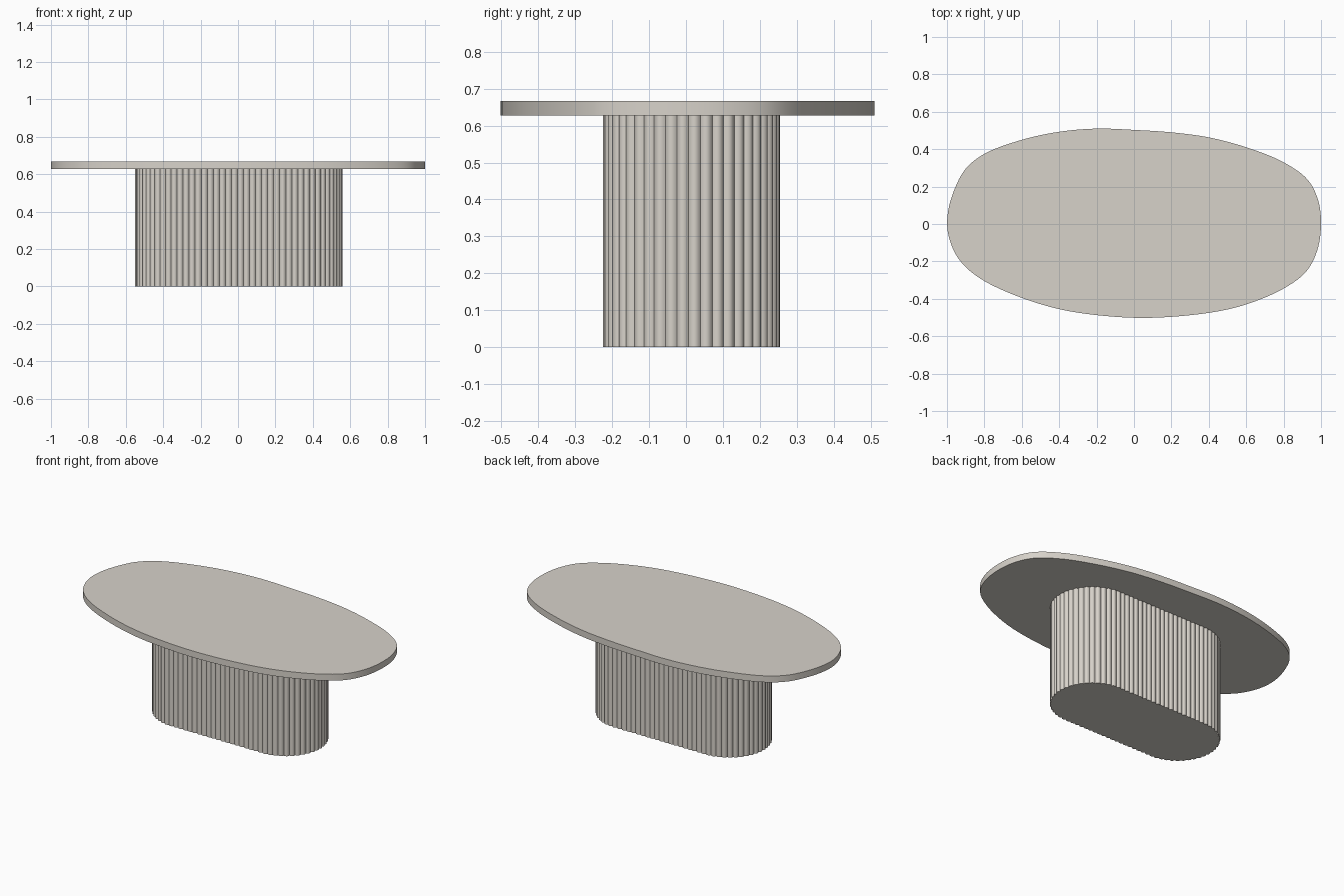
import bpy, bmesh, math
from mathutils import Vector

if "Cube" in bpy.data.objects:
    bpy.data.objects.remove(bpy.data.objects["Cube"])

stone = bpy.data.materials.new("warm_grey_stone")
stone.diffuse_color = (0.68, 0.645, 0.59, 1)
stone.use_nodes = True
stone.node_tree.nodes["Principled BSDF"].inputs["Base Color"].default_value = stone.diffuse_color


def prism(name, outline, z0, z1, sharp):
    """Closed outline extruded from z0 to z1, smooth around the side."""
    bm = bmesh.new()
    low = [bm.verts.new((x, y, z0)) for x, y in outline]
    high = [bm.verts.new((x, y, z1)) for x, y in outline]
    n = len(outline)
    bm.faces.new(low[::-1])
    bm.faces.new(high)
    for i in range(n):
        j = (i + 1) % n
        bm.faces.new((low[i], low[j], high[j], high[i]))
    me = bpy.data.meshes.new(name)
    bm.to_mesh(me)
    bm.free()
    me.materials.append(stone)
    ob = bpy.data.objects.new(name, me)
    bpy.context.collection.objects.link(ob)
    bpy.ops.object.select_all(action='DESELECT')
    ob.select_set(True)
    bpy.context.view_layer.objects.active = ob
    bpy.ops.object.shade_smooth_by_angle(angle=math.radians(sharp))
    return ob


def closed_spline(pts, steps):
    """Centripetal-style Catmull-Rom curve through a ring of points."""
    out, n = [], len(pts)
    for i in range(n):
        p = [Vector(pts[(i + k - 1) % n]) for k in range(4)]
        t = [0.0]
        for k in range(3):
            t.append(t[-1] + math.sqrt((p[k + 1] - p[k]).length))
        for s in range(steps):
            u = t[1] + (t[2] - t[1]) * s / steps
            mix = lambda a, b, ta, tb: a * ((tb - u) / (tb - ta)) + b * ((u - ta) / (tb - ta))
            a = [mix(p[k], p[k + 1], t[k], t[k + 1]) for k in range(3)]
            b = [mix(a[k], a[k + 1], t[k], t[k + 2]) for k in range(2)]
            out.append(mix(b[0], b[1], t[1], t[2])[:])
    return out


# Tabletop: irregular pebble outline, counter-clockwise
pebble = [(1, 0), (0.985, 0.125), (0.93, 0.235), (0.8, 0.33), (0.6, 0.41), (0.4, 0.463),
          (0.2, 0.49), (0, 0.503), (-0.2, 0.51), (-0.4, 0.493), (-0.6, 0.45), (-0.8, 0.375),
          (-0.9, 0.295), (-0.96, 0.185), (-0.995, 0.06), (-0.995, -0.045), (-0.957, -0.155),
          (-0.9, -0.23), (-0.8, -0.305), (-0.6, -0.395), (-0.4, -0.455), (-0.2, -0.487),
          (0.07, -0.502), (0.4, -0.475), (0.6, -0.43), (0.8, -0.345), (0.92, -0.255),
          (0.98, -0.14)]
prism("tabletop", closed_spline(pebble, 6), 0.627, 0.667, 40)

# Pedestal: stadium outline with convex reeds all the way round
REEDS, SEG, DEPTH = 84, 8, 0.009
CX, CY, R, HALF = 0.005, 0.015, 0.231, 0.315
LENGTH = 4 * HALF + 2 * math.pi * R


def stadium(s):
    """Point and outward normal at distance s along the stadium."""
    arc = math.pi * R
    side, s = divmod(s % LENGTH, LENGTH / 2)
    f = -1 if side else 1
    if s < arc:
        a = s / R - math.pi / 2
        n = Vector((math.cos(a), math.sin(a)))
        p = Vector((HALF, 0)) + n * R
    else:
        n = Vector((0, 1))
        p = Vector((HALF - (s - arc), R))
    return p * f, n * f


reeded = []
for i in range(REEDS * SEG):
    p, n = stadium(i * LENGTH / (REEDS * SEG))
    u = 2 * (i % SEG) / SEG - 1
    q = p + n * DEPTH * (1 - u * u) + Vector((CX, CY))
    reeded.append(q[:])
prism("reeded_pedestal", reeded, 0, 0.627, 40)
